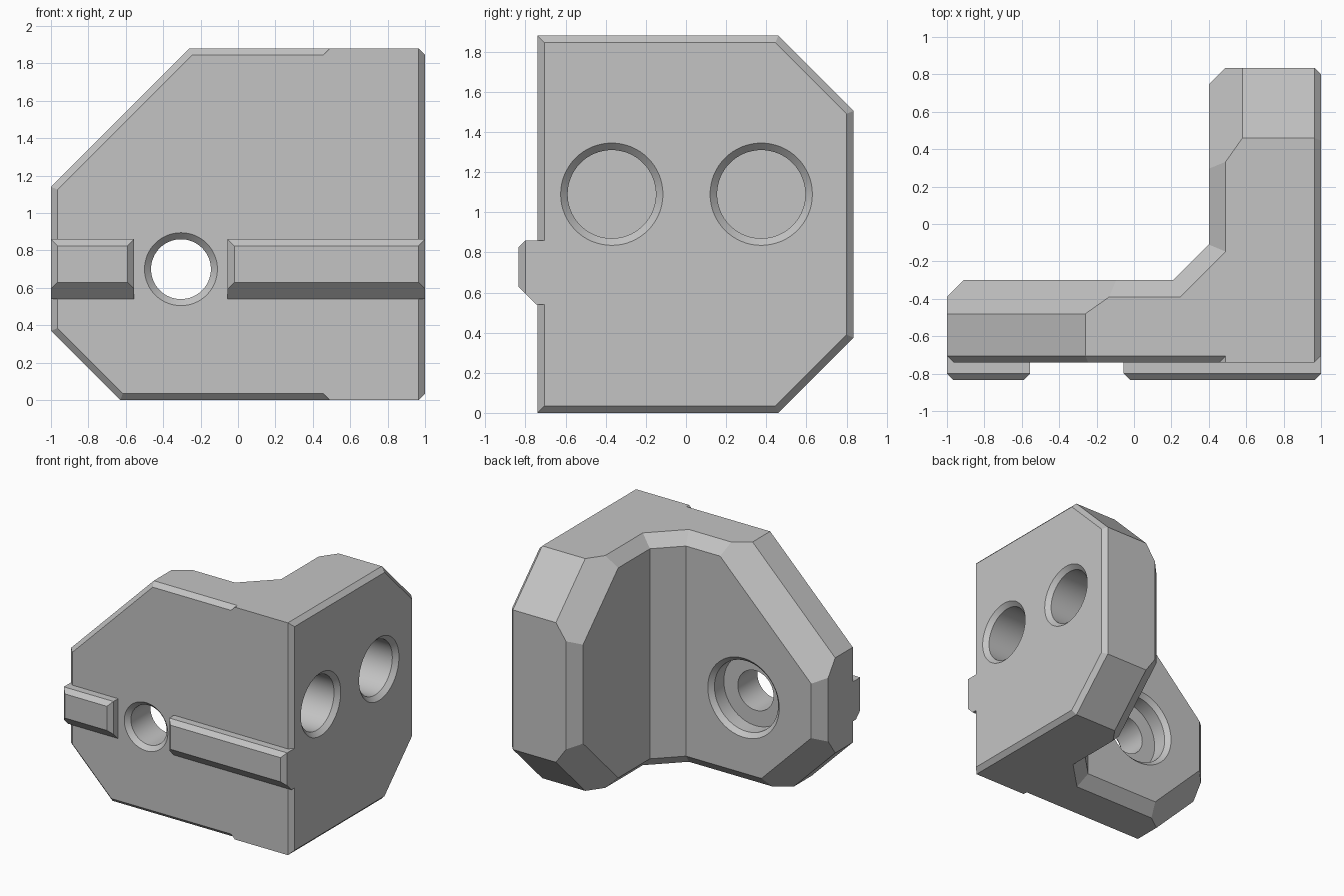
import bpy, bmesh, math
from mathutils import Vector

cube = bpy.data.objects.get("Cube")
if cube:
    bpy.data.objects.remove(cube, do_unlink=True)

grey = bpy.data.materials.new("plain_grey")
grey.use_nodes = True
grey.diffuse_color = (0.55, 0.55, 0.55, 1)
grey.node_tree.nodes["Principled BSDF"].inputs["Base Color"].default_value = (0.55, 0.55, 0.55, 1)

X, Y, Z = Vector((1, 0, 0)), Vector((0, 1, 0)), Vector((0, 0, 1))
HEIGHT, EDGE, RIM = 1.88, 0.035, 0.09


def finish(name, bm):
    bmesh.ops.recalc_face_normals(bm, faces=bm.faces)
    mesh = bpy.data.meshes.new(name)
    bm.to_mesh(mesh)
    bm.free()
    mesh.materials.append(grey)
    obj = bpy.data.objects.new(name, mesh)
    bpy.context.collection.objects.link(obj)
    return obj


def carved_box(name, low, high, planes):
    """Box trimmed to the half-spaces normal . p <= distance."""
    bm = bmesh.new()
    bmesh.ops.create_cube(bm, size=1)
    for v in bm.verts:
        v.co = [(a + b) / 2 + c * (b - a) for a, b, c in zip(low, high, v.co)]
    for normal, dist in planes:
        n = normal.normalized()
        bmesh.ops.bisect_plane(bm, geom=bm.verts[:] + bm.edges[:] + bm.faces[:],
                               plane_co=n * (dist / normal.length), plane_no=n,
                               clear_outer=True)
        rim = [e for e in bm.edges if e.is_boundary]
        if rim:
            bmesh.ops.holes_fill(bm, edges=rim)
    return finish(name, bm)


def plate_planes(outward, outer, inner, sides):
    """Side planes of a plate plus their outer and inner chamfers."""
    planes = []
    for direction, through, rim in sides:
        n = direction.normalized()
        d = n.dot(through)
        planes += [(n, d), (n + outward, d + outer - EDGE)]
        if rim:
            planes.append((n - outward, d - inner - rim))
    return planes


def lathe(name, centre, axis, profile):
    """Round cutter from (radius, position along axis) points."""
    bm = bmesh.new()
    verts = [bm.verts.new(centre + axis * t + Z * r) for r, t in profile]
    edges = [bm.edges.new(pair) for pair in zip(verts, verts[1:])]
    bmesh.ops.spin(bm, geom=verts + edges, cent=centre, axis=axis,
                   angle=math.tau, steps=64, use_duplicate=False)
    bmesh.ops.remove_doubles(bm, verts=bm.verts, dist=1e-4)
    obj = finish(name, bm)
    obj.hide_render = True
    return obj


def combine(target, tool, operation):
    mod = target.modifiers.new(operation, "BOOLEAN")
    mod.operation, mod.solver, mod.object = operation, "EXACT", tool
    bpy.context.view_layer.objects.active = target
    bpy.ops.object.modifier_apply(modifier=mod.name)
    bpy.data.objects.remove(tool, do_unlink=True)


# Plate along the right-hand side of the corner
top, bottom = (Z, Z * HEIGHT, RIM), (-Z, Z * 0, RIM)
bracket = carved_box("corner_bracket", (0.4, -0.74, 0), (1, 0.835, HEIGHT), plate_planes(
    X, 1, 0.4, [top, bottom, (Y, Y * 0.835, RIM), (-Y, Y * -0.74, 0),
                (Y + Z, Vector((0, 0.46, HEIGHT)), 2 * RIM),
                (Y - Z, Vector((0, 0.46, 0)), 2 * RIM)]))

# Plate across the front
front = carved_box("front_plate", (-1, -0.74, 0), (0.51, -0.3, HEIGHT), plate_planes(
    -Y, 0.74, 0.3, [top, bottom, (-X, -X, RIM),
                    (Z - X, Vector((-0.26, 0, HEIGHT)), 2 * RIM),
                    (-X - Z, Vector((-0.63, 0, 0)), 2 * RIM)]))

# Diagonal web filling the inside corner, chamfered at top and bottom
diagonal = (Y - X).normalized()
reach = -0.51 / math.sqrt(2)
web = carved_box("corner_web", (-0.1, -0.5, 0), (0.51, 0.1, HEIGHT), [
    (diagonal, reach), (diagonal + Z, reach + HEIGHT - RIM), (diagonal - Z, reach - RIM)])

# Two locating ribs on the front
parts = [front, web]
for name, left, right in (("short_rib", -1, -0.555), ("long_rib", -0.055, 1)):
    parts.append(carved_box(name, (left, -0.835, 0.54), (right, -0.7, 0.86), [
        (Z - Y, 0.86 + 0.835 - EDGE), (-Z - Y, 0.835 - 0.54 - RIM),
        (X - Y, right + 0.835 - EDGE), (-X - Y, 0.835 - left - EDGE)]))
for part in parts:
    combine(bracket, part, "UNION")

# Clean up flush joins
bm = bmesh.new()
bm.from_mesh(bracket.data)
bmesh.ops.remove_doubles(bm, verts=bm.verts, dist=1e-4)
bmesh.ops.dissolve_limit(bm, angle_limit=math.radians(0.5), verts=bm.verts, edges=bm.edges)
bm.to_mesh(bracket.data)
bm.free()

# Counterbored bolt hole and two blind side holes
holes = [lathe("bolt_hole", Vector((-0.305, 0, 0.7)), Y, [
    (0, -0.78), (0.235, -0.78), (0.16, -0.705), (0.16, -0.455), (0.285, -0.455),
    (0.285, -0.335), (0.345, -0.275), (0, -0.275)])]
for y in (-0.37, 0.375):
    holes.append(lathe("side_hole", Vector((0, y, 1.09)), X, [
        (0, 1.04), (0.295, 1.04), (0.22, 0.965), (0.22, 0.52), (0, 0.52)]))
for hole in holes:
    combine(bracket, hole, "DIFFERENCE")

bpy.ops.object.select_all(action="DESELECT")
bracket.select_set(True)
bpy.context.view_layer.objects.active = bracket
bpy.ops.object.shade_smooth_by_angle(angle=math.radians(25))
